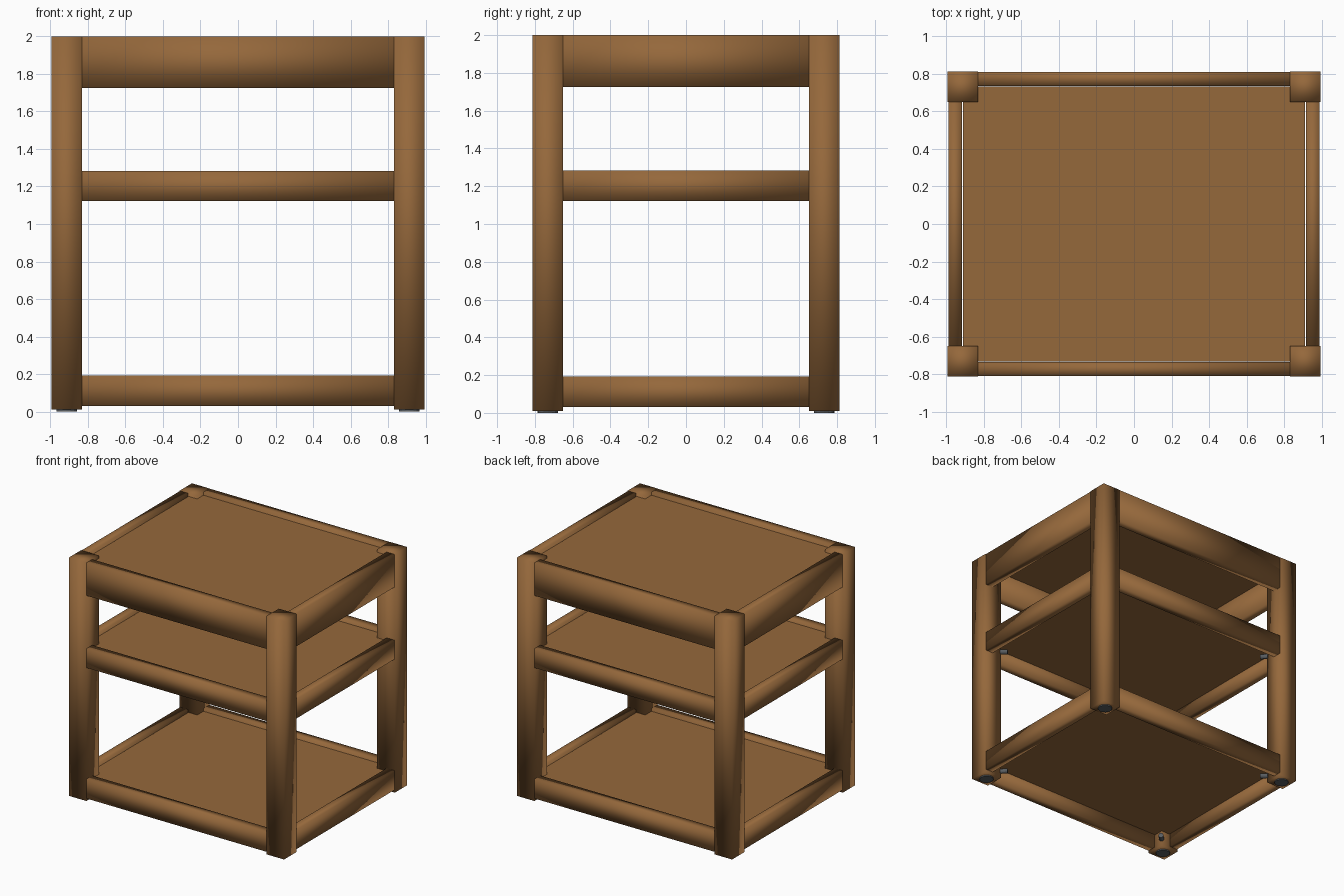
import bpy, bmesh
from mathutils import Vector, Matrix

if "Cube" in bpy.data.objects:
    bpy.data.objects.remove(bpy.data.objects["Cube"])


def material(name, rgb):
    m = bpy.data.materials.new(name)
    m.diffuse_color = (*rgb, 1)
    m.use_nodes = True
    m.node_tree.nodes["Principled BSDF"].inputs["Base Color"].default_value = m.diffuse_color
    return m


WOOD = material("brown wood", (0.30, 0.138, 0.044))
METAL = material("dark grey metal", (0.10, 0.11, 0.12))


def finish(bm, name, mat, smooth):
    me = bpy.data.meshes.new(name)
    bm.to_mesh(me)
    bm.free()
    me.materials.append(mat)
    me.polygons.foreach_set("use_smooth", [smooth] * len(me.polygons))
    ob = bpy.data.objects.new(name, me)
    bpy.context.collection.objects.link(ob)
    return ob


def box(name, lo, hi, smooth=True):
    """Box between two corners; smooth ones get softly rounded shading."""
    lo, hi = Vector(lo), Vector(hi)
    bm = bmesh.new()
    bmesh.ops.create_cube(bm, size=1)
    for v in bm.verts:
        v.co = (lo + hi) / 2 + Vector(a * b for a, b in zip(v.co, hi - lo))
    return finish(bm, name, WOOD, smooth)


def rod(name, centre, axis, radius, length):
    bm = bmesh.new()
    bmesh.ops.create_cone(bm, cap_ends=True, segments=16, radius1=radius, radius2=radius, depth=length)
    rot = Vector((0, 0, 1)).rotation_difference(Vector(axis)).to_matrix().to_4x4()
    bm.transform(Matrix.Translation(centre) @ rot)
    return finish(bm, name, METAL, False)


X, Y, LEG, RAIL = 0.995, 0.813, 0.163, 0.077
# rail bottom, rail top, panel bottom, panel top
shelves = {"top": (1.725, 2.0, 1.945, 1.975),
           "middle": (1.122, 1.283, 1.23, 1.26),
           "bottom": (0.03, 0.193, 0.14, 0.17)}

# legs with round foot pads
for sx, side in ((-1, "left"), (1, "right")):
    for sy, end in ((-1, "front"), (1, "back")):
        xs = sorted((sx * X, sx * (X - LEG)))
        ys = sorted((sy * Y, sy * (Y - LEG)))
        box(f"{end}_{side}_leg", (xs[0], ys[0], 0.01), (xs[1], ys[1], 2.0))
        rod(f"{end}_{side}_foot_pad", (sx * (X - LEG / 2), sy * (Y - LEG / 2), 0.01), (0, 0, 1), 0.055, 0.02)
        # corner bolts under the lower shelves
        for shelf in ("middle", "bottom"):
            rod(f"{shelf}_{end}_{side}_bolt", (sx * 0.815, sy * 0.635, shelves[shelf][0] + 0.04),
                (-sx, -sy, 0), 0.02, 0.06)

# rails and panels of each shelf
for name, (z0, z1, p0, p1) in shelves.items():
    ix, iy = X - LEG, Y - LEG
    for s, label in ((-1, "front"), (1, "back")):
        ys = sorted((s * (Y - 0.002), s * (Y - RAIL)))
        box(f"{name}_{label}_rail", (-ix, ys[0], z0), (ix, ys[1], z1))
    for s, label in ((-1, "left"), (1, "right")):
        xs = sorted((s * (X - 0.005), s * (X - RAIL)))
        box(f"{name}_{label}_rail", (xs[0], -iy, z0), (xs[1], iy, z1))
    box(f"{name}_panel", (-0.912, -0.732, p0), (0.912, 0.732, p1), False)
